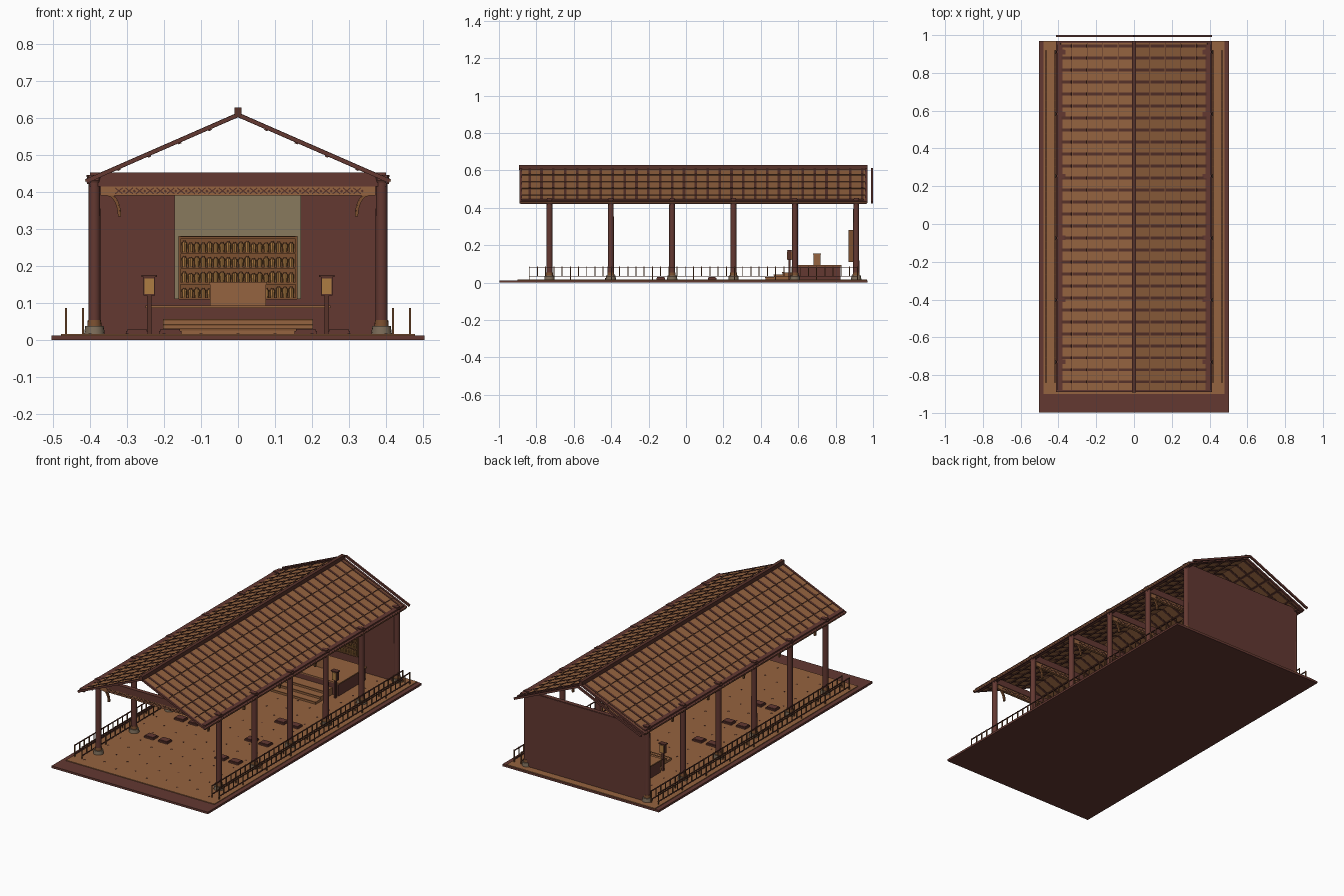
import bpy, bmesh, math, random
from mathutils import Matrix, Vector

random.seed(4)
cube = bpy.data.objects.get("Cube")
if cube:
    bpy.data.objects.remove(cube)


def material(name, r, g, b):
    m = bpy.data.materials.new(name)
    m.use_nodes = True
    m.diffuse_color = (r, g, b, 1)
    m.node_tree.nodes["Principled BSDF"].inputs["Base Color"].default_value = (r, g, b, 1)
    return m


TAN = material("tan wood", .30, .125, .05)
RED = material("dark red wood", .125, .04, .031)
DARK = material("dark brown wood", .095, .032, .023)
BROWN = material("mid brown wood", .2, .08, .03)
GOLD = material("gold", .42, .2, .055)
KHAKI = material("khaki plaster", .25, .195, .11)
STONE = material("stone", .2, .15, .1)


class Part:
    """Collects simple solids into one named object."""

    def __init__(self, name, mat):
        self.name, self.mat, self.bm = name, mat, bmesh.new()

    def box(self, x0, x1, y0, y1, z0, z1):
        self.block(((x0 + x1) / 2, (y0 + y1) / 2, (z0 + z1) / 2), (x1 - x0, y1 - y0, z1 - z0))

    def block(self, centre, size, tilt=0):
        m = Matrix.Translation(centre) @ Matrix.Rotation(tilt, 4, 'Y') @ Matrix.Diagonal((*size, 1))
        bmesh.ops.create_cube(self.bm, size=1, matrix=m)

    def bar(self, p, q, wide, thick):
        """Straight timber in an xz plane from p to q."""
        p, q = Vector(p), Vector(q)
        d = q - p
        self.block((p + q) / 2, (d.length, wide, thick), math.atan2(-d.z, d.x))

    def tube(self, x, y, z0, z1, r0, r1=None, sides=12):
        bmesh.ops.create_cone(self.bm, cap_ends=True, segments=sides, radius1=r0,
                              radius2=r0 if r1 is None else r1, depth=z1 - z0,
                              matrix=Matrix.Translation((x, y, (z0 + z1) / 2)))

    def done(self, smooth=False):
        me = bpy.data.meshes.new(self.name)
        self.bm.to_mesh(me)
        self.bm.free()
        me.materials.append(self.mat)
        ob = bpy.data.objects.new(self.name, me)
        bpy.context.collection.objects.link(ob)
        if smooth:
            bpy.ops.object.select_all(action='DESELECT')
            ob.select_set(True)
            bpy.context.view_layer.objects.active = ob
            bpy.ops.object.shade_smooth_by_angle()


SIDES = (-1, 1)
FRAMES = [-.73 + .328 * i for i in range(6)]

# Base, floor boards and nail heads
base = Part("base", RED)
base.box(-.504, .504, -.997, .97, 0, .012)
base.done()
floor = Part("floor", TAN)
floor.box(-.478, .478, -.9, .968, .011, .016)
floor.done()
nails = Part("floor_nails", DARK)
for i in range(9):
    for j in range(16):
        x, y = -.4 + .1 * i, -.84 + .11 * j + .04 * (i % 2)
        nails.box(x - .004, x + .004, y - .004, y + .004, .015, .017)
nails.done()

# Columns with stone feet, collars and capitals
columns = Part("columns", RED)
feet = Part("column_feet", STONE)
collars = Part("column_collars", BROWN)
capitals = Part("column_capitals", DARK)
for s in SIDES:
    for y in FRAMES:
        x = s * .388
        columns.tube(x, y, .03, .44, .0165, .0155, 16)
        feet.tube(x, y, .015, .037, .028, .025, 16)
        collars.tube(x, y, .037, .053, .019, .018, 16)
        capitals.tube(x, y, .425, .445, .017, .022, 16)
for part in (columns, feet, collars, capitals):
    part.done(True)

# Tie beams, carved friezes and curved brackets on each frame
beams = Part("tie_beams", RED)
friezes = Part("friezes", TAN)
carving = Part("frieze_carving", DARK)
brackets = Part("brackets", BROWN)
for s in SIDES:
    beams.box(s * .39 - .014, s * .39 + .014, -.88, .95, .43, .446)
for y in FRAMES:
    beams.box(-.4, .4, y - .012, y + .012, .415, .452)
    if y > .8:
        continue
    friezes.box(-.372, .372, y - .008, y + .008, .39, .415)
    for i in range(24):
        x = -.322 + .028 * i
        for k in SIDES:
            carving.bar((x - .01, y, .4025 + k * .008), (x + .01, y, .4025 - k * .008), .02, .003)
        carving.block((x + .014, y, .402), (.006, .02, .006), math.pi / 4)
    for s in SIDES:
        arc = [(s * (.352 - .032 * math.sin(t)), y, .333 + .06 * math.cos(t))
               for t in (math.pi / 12 * i for i in range(7))]
        for p, q in zip(arc, arc[1:]):
            brackets.bar(p, q, .012, .009)
for part in (beams, friezes, carving, brackets):
    part.done()

# Roof: overlapping courses, dark battens, purlins, end rafters and fascias
ANGLE = math.atan(.437)
COURSES = 5
STEP = .41 / math.cos(ANGLE) / COURSES
tiles = Part("roof_courses", TAN)
battens = Part("roof_battens", DARK)
rafters = Part("roof_rafters", RED)
purlins = Part("purlins", DARK)


def on_roof(s, u, y, lift=0):
    return (s * (u * math.cos(ANGLE) + lift * math.sin(ANGLE)), y,
            .608 - u * math.sin(ANGLE) + lift * math.cos(ANGLE))


for s in SIDES:
    for c in range(COURSES):
        u = (c + .5) * STEP
        tilt = s * (ANGLE - .03)
        tiles.block(on_roof(s, u, .04), (STEP + .004, 1.856, .005), tilt)
        purlins.block(on_roof(s, u + STEP / 2 - .004, .04, -.005), (.009, 1.85, .008), s * ANGLE)
        purlins.block(on_roof(s, u + STEP / 2, .04, .003), (.003, 1.85, .005), s * ANGLE)
        for k in range(29):
            y = .942 - .0635 * k
            battens.block(on_roof(s, u, y), (STEP - .008, .014, .009), tilt)
    for y in (-.884, .964):
        rafters.bar(on_roof(s, 0, y), on_roof(s, .447, y), .012, .011)
    rafters.block(on_roof(s, .434, .04), (.026, 1.858, .012), s * ANGLE)
    # Detached gable board behind the roof
    rafters.bar(on_roof(s, 0, .995), on_roof(s, .447, .995), .01, .012)
for part in (tiles, battens, rafters, purlins):
    part.done()
ridge = Part("ridge_cap", DARK)
ridge.box(-.01, .01, -.892, .97, .603, .628)
ridge.done()

# Back wall and its plaster panel
wall = Part("back_wall", RED)
wall.box(-.385, .385, .9, .925, .012, .45)
wall.done()
panel = Part("wall_panel", KHAKI)
panel.box(-.172, .17, .893, .901, .11, .392)
panel.done()

# Display shelves filled with small jars
shelves = Part("shelves", BROWN)
jars = Part("jars", GOLD)
lids = Part("jar_lids", TAN)
shelves.box(-.16, .16, .886, .894, .11, .28)
for s in SIDES:
    shelves.box(s * .158 - .003, s * .158 + .003, .868, .89, .11, .28)
for i in range(5):
    z = .112 + .041 * i
    shelves.box(-.16, .16, .868, .89, z - .003, z + .003)
    if i < 4:
        for j in range(18):
            x = -.145 + .017 * j
            top = z + .022 + random.random() * .006
            jars.tube(x, .876, z + .003, top, .006, .0075, 8)
            lids.tube(x, .876, top, top + .005, .005, .003, 8)
for part in (shelves, jars, lids):
    part.done()

# Platform, its steps and the desk
platform = Part("platform", RED)
platform.box(-.243, .243, .58, .825, .012, .087)
platform.done()
deck = Part("platform_top", TAN)
deck.box(-.25, .25, .575, .832, .086, .093)
deck.done()
steps = Part("steps", TAN)
for i in range(3):
    steps.box(-.203, .203, .425 + .045 * i, .58, .014, .029 + .013 * i)
steps.done()
nosings = Part("step_edges", BROWN)
for i in range(3):
    nosings.box(-.203, .203, .422 + .045 * i, .43 + .045 * i, .025 + .013 * i, .03 + .013 * i)
nosings.done()
desk = Part("desk", TAN)
desk.box(-.075, .075, .682, .718, .092, .15)
desk.box(-.078, .078, .678, .722, .15, .156)
desk.done()

# Lantern stands beside the steps
stands = Part("lantern_stands", DARK)
glow = Part("lantern_panels", GOLD)
for s in SIDES:
    x = s * .24
    stands.box(x - .006, x + .006, .548, .56, .014, .12)
    stands.box(x - .016, x + .016, .544, .564, .12, .17)
    stands.box(x - .021, x + .021, .54, .568, .17, .175)
    for f in (.541, .562):
        glow.box(x - .013, x + .013, f, f + .005, .124, .166)
stands.done()
glow.done()

# Floor cushions in pairs
cushions = Part("cushions", RED)
for s in SIDES:
    for y in (-.41, -.135, .14):
        for x in (.183, .273):
            cushions.box(s * x - .03, s * x + .03, y - .023, y + .023, .015, .024)
            cushions.box(s * x - .026, s * x + .026, y - .019, y + .019, .024, .029)
cushions.done()

# Double railings along both sides
rails = Part("railings", DARK)
posts = Part("railing_posts", BROWN)
for s in SIDES:
    for x in (s * .465, s * .419):
        for z in (.033, .082):
            rails.box(x - .003, x + .003, -.84, .92, z - .002, z + .002)
        for i in range(41):
            y = -.838 + .0439 * i
            low = .012 if i % 5 == 0 else .031
            posts.box(x - .0025, x + .0025, y - .0025, y + .0025, low, .086)
rails.done()
posts.done()
